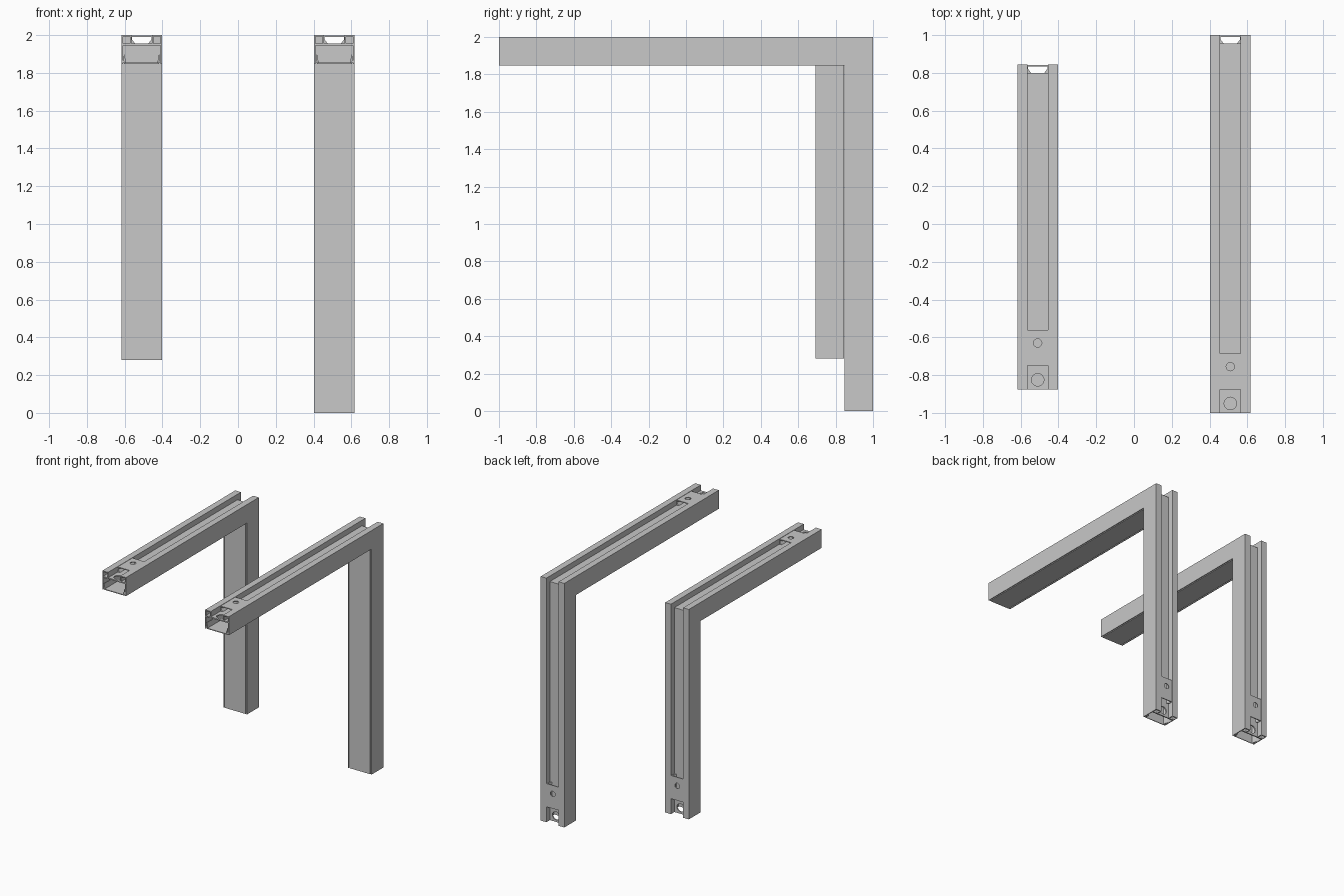
import bpy, bmesh
from mathutils import Vector

cube = bpy.data.objects.get("Cube")
if cube:
    bpy.data.objects.remove(cube, do_unlink=True)

grey = bpy.data.materials.new("aluminium grey")
grey.use_nodes = True
colour = (0.58, 0.58, 0.58, 1)
grey.diffuse_color = colour
grey.node_tree.nodes["Principled BSDF"].inputs["Base Color"].default_value = colour

# Profile sizes: half width, depth, wall, channel half width, channel depth
W, D, T, C, CD = 0.107, 0.152, 0.007, 0.055, 0.045
TOP = 2.0


def rect(x0, x1, v0, v1):
    return [(x0, v0), (x1, v0), (x1, v1), (x0, v1)]


def both(sections):
    """Add the mirror image of each section."""
    return sections + [[(-x, v) for x, v in s] for s in sections]


def make(name, sections, stations):
    """Loft each section through the stations, which map (x, v) to space."""
    bm = bmesh.new()
    for sec in sections:
        rings = [[bm.verts.new(st(x, v)) for x, v in sec] for st in stations]
        n = len(sec)
        for a, b in zip(rings, rings[1:]):
            for i in range(n):
                j = (i + 1) % n
                bm.faces.new((a[i], a[j], b[j], b[i]))
        bm.faces.new(rings[0])
        bm.faces.new(rings[-1])
    bmesh.ops.recalc_face_normals(bm, faces=bm.faces)
    mesh = bpy.data.meshes.new(name)
    bm.to_mesh(mesh)
    bm.free()
    mesh.materials.append(grey)
    ob = bpy.data.objects.new(name, mesh)
    bpy.context.collection.objects.link(ob)
    return ob


def drill(ob, centre, direction, radius, depth):
    """Cut a round hole straight through a part."""
    bpy.ops.mesh.primitive_cylinder_add(
        vertices=24, radius=radius, depth=depth, location=centre)
    cutter = bpy.context.object
    cutter.rotation_mode = 'QUATERNION'
    cutter.rotation_quaternion = Vector(direction).to_track_quat('Z', 'Y')
    cutter.hide_render = True
    mod = ob.modifiers.new("hole", 'BOOLEAN')
    mod.operation = 'DIFFERENCE'
    mod.solver = 'EXACT'
    mod.object = cutter
    bpy.context.view_layer.update()
    bpy.context.view_layer.objects.active = ob
    bpy.ops.object.modifier_apply(modifier=mod.name)
    bpy.data.objects.remove(cutter, do_unlink=True)


# Cross-sections, x across and v inward from the outer face
shell = both([
    rect(W - T, W, 0, D),
    rect(C, W - T, 0, T),
    rect(C, C + T, T, CD),
    rect(W - 0.02, W - T, D - 0.012, D - 0.006),
])
floor = [rect(T - W, W - T, CD, CD + 0.01)]
cover = [rect(0.014 - W, W - 0.014, D - 0.006, D)] + both([
    [(0.084, D - 0.012), (0.098, D - 0.012), (0.094, D - 0.05), (0.091, D - 0.05)],
])
clip = [[(-C, 0.003), (C, 0.003), (C, CD), (C - 0.02, CD), (C - 0.004, 0.024),
         (C - 0.004, 0.01), (0.004 - C, 0.01), (0.004 - C, 0.024),
         (0.02 - C, CD), (-C, CD)]]


def bracket(side, cx, front, back, bottom):
    def arm(s):
        return lambda x, v: (cx + x, front + s, TOP - v)

    def leg(s):
        return lambda x, v: (cx + x, back - v, bottom + s)

    def mitre(x, v):
        return (cx + x, back - v, TOP - v)

    path = [arm(0), mitre, leg(0)]
    make(side + "_outer_profile", shell, path)
    make(side + "_inner_cover", cover, path)
    channel = make(side + "_channel_floor", floor, path)

    # Cable holes and connector clips near both open ends
    for end, run, normal in (("arm", arm, (0, 0, 1)), ("leg", leg, (0, 1, 0))):
        drill(channel, run(0.05)(0, CD), normal, 0.033, 0.06)
        plate = make(f"{side}_{end}_connector_clip", clip, [run(0.125), run(0.315)])
        drill(plate, run(0.245)(0, 0), normal, 0.022, 0.05)


bracket("left", 0.51, -1.0, 1.0, 0.0)
bracket("right", -0.51, -0.875, 0.845, 0.28)
